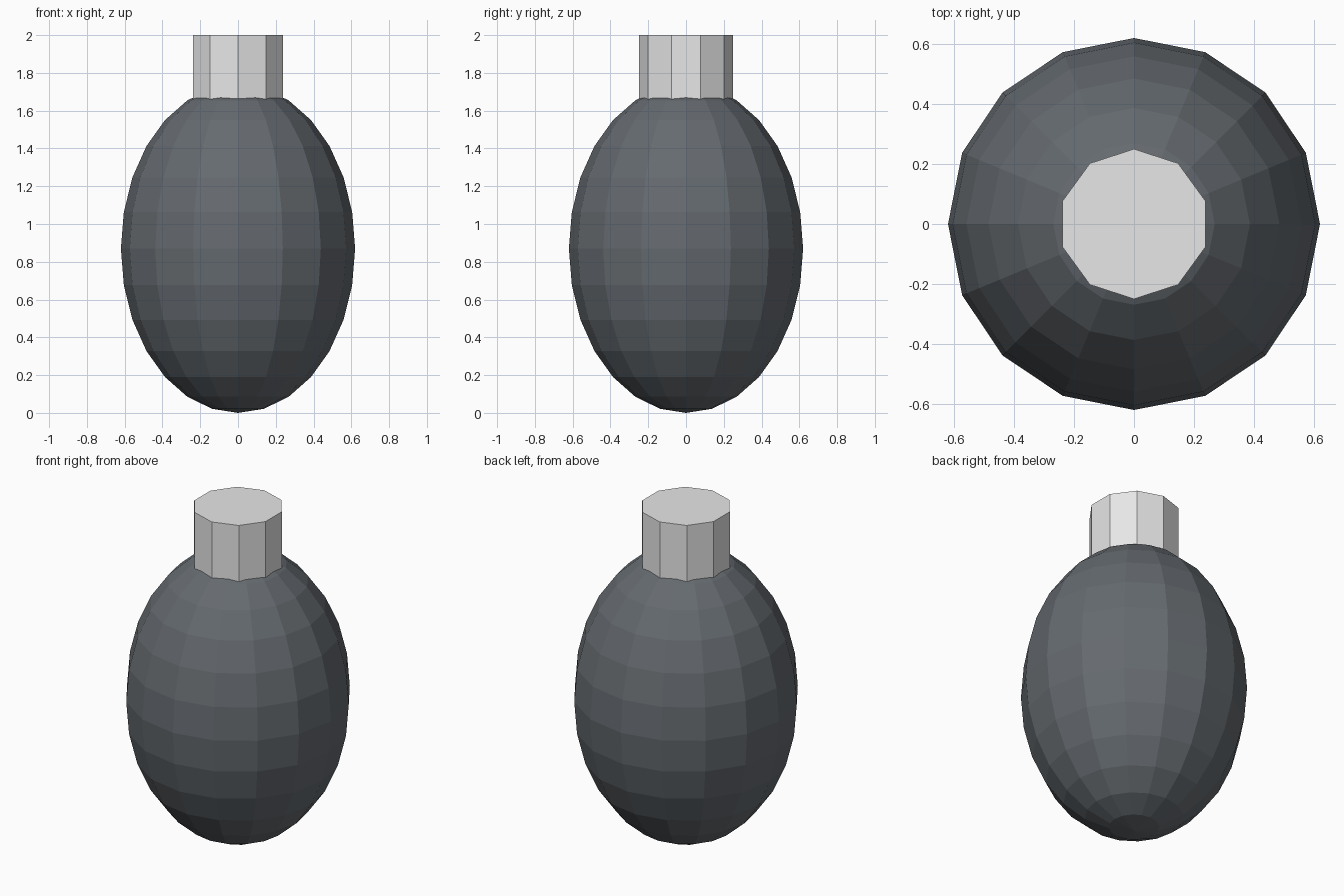
import bpy

cube = bpy.data.objects.get("Cube")
if cube:
    bpy.data.objects.remove(cube, do_unlink=True)


def make_material(name, rgb):
    mat = bpy.data.materials.new(name)
    mat.use_nodes = True
    color = (*rgb, 1.0)
    mat.diffuse_color = color
    mat.node_tree.nodes["Principled BSDF"].inputs["Base Color"].default_value = color
    return mat


def finish(name, mat):
    obj = bpy.context.object
    obj.name = name
    obj.data.name = name
    obj.data.materials.append(mat)
    bpy.ops.object.shade_flat()
    return obj


dark_grey = make_material("dark slate grey", (0.13, 0.145, 0.16))
light_grey = make_material("light grey", (0.8, 0.8, 0.8))

# Faceted egg-shaped body, stretched upward
BODY_RADIUS, BODY_HALF_HEIGHT = 0.62, 0.87
bpy.ops.mesh.primitive_uv_sphere_add(segments=16, ring_count=14, radius=1,
                                     location=(0, 0, BODY_HALF_HEIGHT))
body = finish("body", dark_grey)
body.scale = (BODY_RADIUS, BODY_RADIUS, BODY_HALF_HEIGHT)
bpy.ops.object.transform_apply(location=False, rotation=False, scale=True)

# Ten-sided neck sunk into the top of the body
NECK_BOTTOM, NECK_TOP = 1.5, 2.0
bpy.ops.mesh.primitive_cylinder_add(vertices=10, radius=0.25,
                                    depth=NECK_TOP - NECK_BOTTOM,
                                    location=(0, 0, (NECK_TOP + NECK_BOTTOM) / 2))
finish("neck", light_grey)
